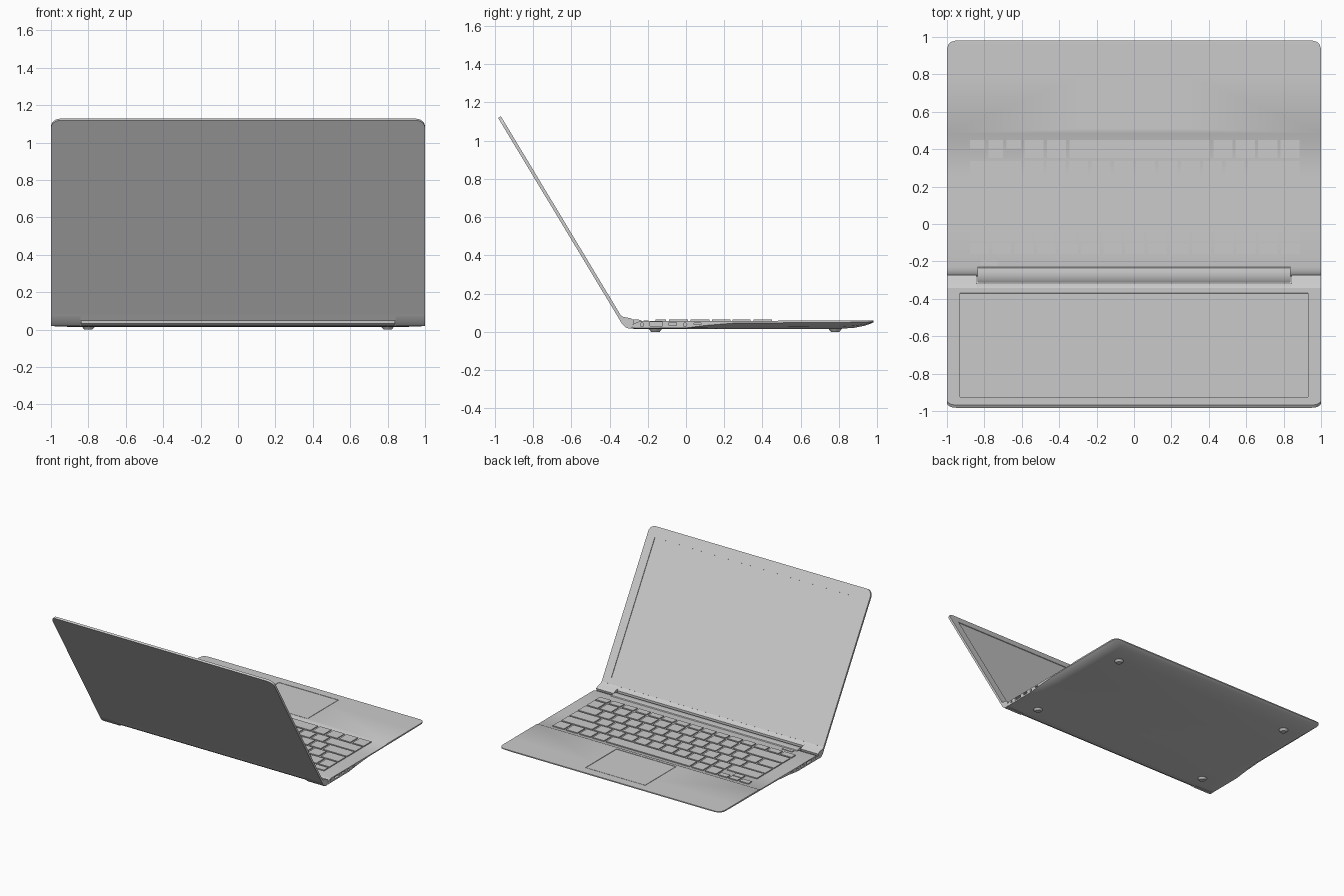
import bpy, bmesh, math
from mathutils import Matrix, Vector

if "Cube" in bpy.data.objects:
    bpy.data.objects.remove(bpy.data.objects["Cube"], do_unlink=True)

grey = bpy.data.materials.new("satin grey")
grey.use_nodes = True
grey.diffuse_color = (0.6, 0.6, 0.6, 1)
grey.node_tree.nodes["Principled BSDF"].inputs["Base Color"].default_value = (0.6, 0.6, 0.6, 1)


def finish(bm, name):
    bmesh.ops.recalc_face_normals(bm, faces=bm.faces)
    mesh = bpy.data.meshes.new(name)
    bm.to_mesh(mesh)
    bm.free()
    mesh.materials.append(grey)
    ob = bpy.data.objects.new(name, mesh)
    bpy.context.collection.objects.link(ob)
    return ob


def add_box(bm, x0, x1, y0, y1, z0, z1):
    size = Matrix.Diagonal((x1 - x0, y1 - y0, z1 - z0, 1))
    mid = Matrix.Translation(((x0 + x1) / 2, (y0 + y1) / 2, (z0 + z1) / 2))
    bmesh.ops.create_cube(bm, size=1, matrix=mid @ size)


def loft(bm, rings):
    loops = [[bm.verts.new(p) for p in ring] for ring in rings]
    for a, b in zip(loops, loops[1:]):
        for i in range(len(a)):
            j = (i + 1) % len(a)
            bm.faces.new((a[i], a[j], b[j], b[i]))
    bm.faces.new(loops[0])
    bm.faces.new(loops[-1])


def prism(bm, profile, x0, x1):
    loft(bm, [[(x, y, z) for y, z in profile] for x in (x0, x1)])


def cut(ob, cutter_bm):
    cutter = finish(cutter_bm, "cutter")
    cutter.hide_render = True
    mod = ob.modifiers.new("cut", "BOOLEAN")
    mod.operation, mod.solver, mod.object = "DIFFERENCE", "EXACT", cutter
    bpy.context.view_layer.update()
    graph = bpy.context.evaluated_depsgraph_get()
    mesh = bpy.data.meshes.new_from_object(ob.evaluated_get(graph))
    ob.modifiers.clear()
    ob.data = mesh
    bpy.data.objects.remove(cutter, do_unlink=True)


# Base: stations are y, half width, top, lip and bottom heights
DECK, PALM = 0.056, 0.061
stations = [(-0.28, 1, 0.035, 0.022, 0.018), (-0.27, 1, 0.045, 0.02, 0.016),
            (-0.25, 1, 0.053, 0.02, 0.015), (-0.23, 1, DECK, 0.02, 0.015),
            (0, 1, DECK, 0.021, 0.015), (0.1, 1, DECK, 0.034, 0.015),
            (0.25, 1, DECK, 0.046, 0.015), (0.475, 1, DECK, 0.048, 0.015),
            (0.485, 1, PALM, 0.048, 0.015), (0.8, 1, PALM, 0.05, 0.016),
            (0.88, 1, PALM, 0.051, 0.022), (0.935, 1, PALM, 0.052, 0.033),
            (0.96, 0.992, PALM, 0.053, 0.041), (0.973, 0.98, PALM, 0.053, 0.047),
            (0.98, 0.955, 0.06, 0.054, 0.051)]
rings = []
for y, w, top, lip, low in stations:
    half = [(w, top), (w, lip), (w - 0.03, lip + (low - lip) * 0.65), (w - 0.09, low)]
    rings.append([(x, y, z) for x, z in half] + [(-x, y, z) for x, z in reversed(half)])
bm = bmesh.new()
loft(bm, rings)
base = finish(bm, "base")

# Recesses: touchpad outline and side ports
bm = bmesh.new()
add_box(bm, -0.27, 0.27, 0.51, 0.91, PALM - 0.004, 0.1)
for side in (-1, 1):
    for y, w, h in ((-0.155, 0.065, 0.02), (-0.07, 0.04, 0.016), (0.06, 0.035, 0.008)):
        add_box(bm, side - 0.02, side + 0.02, y - w / 2, y + w / 2, 0.042 - h / 2, 0.042 + h / 2)
    for y in (-0.23, -0.005):
        bmesh.ops.create_cone(bm, cap_ends=True, segments=16, radius1=0.009, radius2=0.009, depth=0.04,
                              matrix=Matrix.Translation((side, y, 0.038)) @ Matrix.Rotation(math.pi / 2, 4, "Y"))
cut(base, bm)

bm = bmesh.new()
add_box(bm, -0.266, 0.266, 0.514, 0.906, PALM - 0.006, PALM - 0.0005)
finish(bm, "touchpad")

# Keyboard
bm = bmesh.new()
GAP = 0.009
LEFT, RIGHT = -0.885, 0.895


def key(x0, x1, y0, y1):
    add_box(bm, x0 + GAP, x1 - GAP, y0, y1, DECK - 0.003, DECK + 0.008)


def key_row(start, count, pitch, y0, y1):
    end = start + count * pitch
    if start - LEFT > 0.02:
        key(LEFT, start, y0, y1)
    for i in range(count):
        key(start + i * pitch, start + (i + 1) * pitch, y0, y1)
    if RIGHT - end > 0.02:
        key(end, RIGHT, y0, y1)


key_row(LEFT, 15, 0.1187, -0.16, -0.105)
key_row(-0.54, 11, 0.12, -0.09, 0.01)
key_row(-0.72, 12, 0.12, 0.024, 0.122)
key_row(-0.66, 11, 0.12, 0.136, 0.232)
key_row(-0.595, 10, 0.1195, 0.244, 0.338)
for x in (-0.595, -0.475, 0.415, 0.535, 0.655, 0.775):
    key(x, x + 0.12, 0.352, 0.45)
key(-0.355, 0.415, 0.352, 0.45)
for i in range(3):
    key(LEFT + i * 0.097, LEFT + (i + 1) * 0.097, 0.405, 0.45)
key(LEFT + 0.097, LEFT + 0.194, 0.352, 0.397)
finish(bm, "keys")

bm = bmesh.new()
add_box(bm, -0.82, -0.73, -0.222, -0.195, DECK - 0.003, DECK + 0.005)
finish(bm, "power_button")

# Hinge bar between the lid's side knuckles
bm = bmesh.new()
prism(bm, [(-0.225, 0.05), (-0.235, 0.062), (-0.26, 0.066), (-0.295, 0.062), (-0.312, 0.05),
           (-0.312, 0.032), (-0.295, 0.019), (-0.25, 0.016)], -0.838, 0.838)
finish(bm, "hinge_bar")

# Curved lower edge of the lid
bm = bmesh.new()
knuckle = [(-0.357, 0.081), (-0.343, 0.089), (-0.33, 0.079), (-0.29, 0.072), (-0.272, 0.06),
           (-0.276, 0.042), (-0.284, 0.018), (-0.31, 0.02), (-0.335, 0.042)]
prism(bm, knuckle, 0.842, 1)
prism(bm, knuckle, -1, -0.842)
prism(bm, [(-0.357, 0.081), (-0.343, 0.089), (-0.33, 0.079), (-0.319, 0.066), (-0.319, 0.045),
           (-0.336, 0.045)], -0.842, 0.842)
finish(bm, "lid_lower_edge")

# Lid: rounded plate with a recessed screen, built flat and then tilted
LENGTH, R, T = 1.212, 0.05, 0.0085
outline = [(-1, 0), (1, 0)]
for side in (1, -1):
    arc = [(side * (1 - R + R * math.cos(a)), LENGTH - R + R * math.sin(a))
           for a in (math.pi / 2 * i / 8 for i in range(9))]
    outline += arc if side > 0 else arc[::-1]
bm = bmesh.new()
loft(bm, [[(x, y, z) for x, y in outline] for z in (-T, T)])
lid = finish(bm, "lid")
bm = bmesh.new()
add_box(bm, -0.93, 0.93, 0.05, 1.13, T - 0.005, 0.05)
cut(lid, bm)
up = Vector((0, -0.516, 0.857)).normalized()
out = Vector((0, -up.z, up.y))
tilt = Matrix((Vector((-1, 0, 0)), up, -out)).transposed().to_4x4()
lid.matrix_world = Matrix.Translation((0, -0.35, 0.085)) @ tilt

# Rubber feet
bm = bmesh.new()
for x in (-0.8, 0.8):
    for y in (-0.16, 0.78):
        bmesh.ops.create_cone(bm, cap_ends=True, segments=24, radius1=0.022, radius2=0.036, depth=0.018,
                              matrix=Matrix.Translation((x, y, 0.009)))
finish(bm, "feet")

# Smooth curved parts, keep edges crisp
bpy.ops.object.select_all(action="DESELECT")
for ob in bpy.context.scene.objects:
    if ob.type == "MESH":
        ob.select_set(True)
        bpy.context.view_layer.objects.active = ob
bpy.ops.object.shade_smooth_by_angle(angle=math.radians(30))
